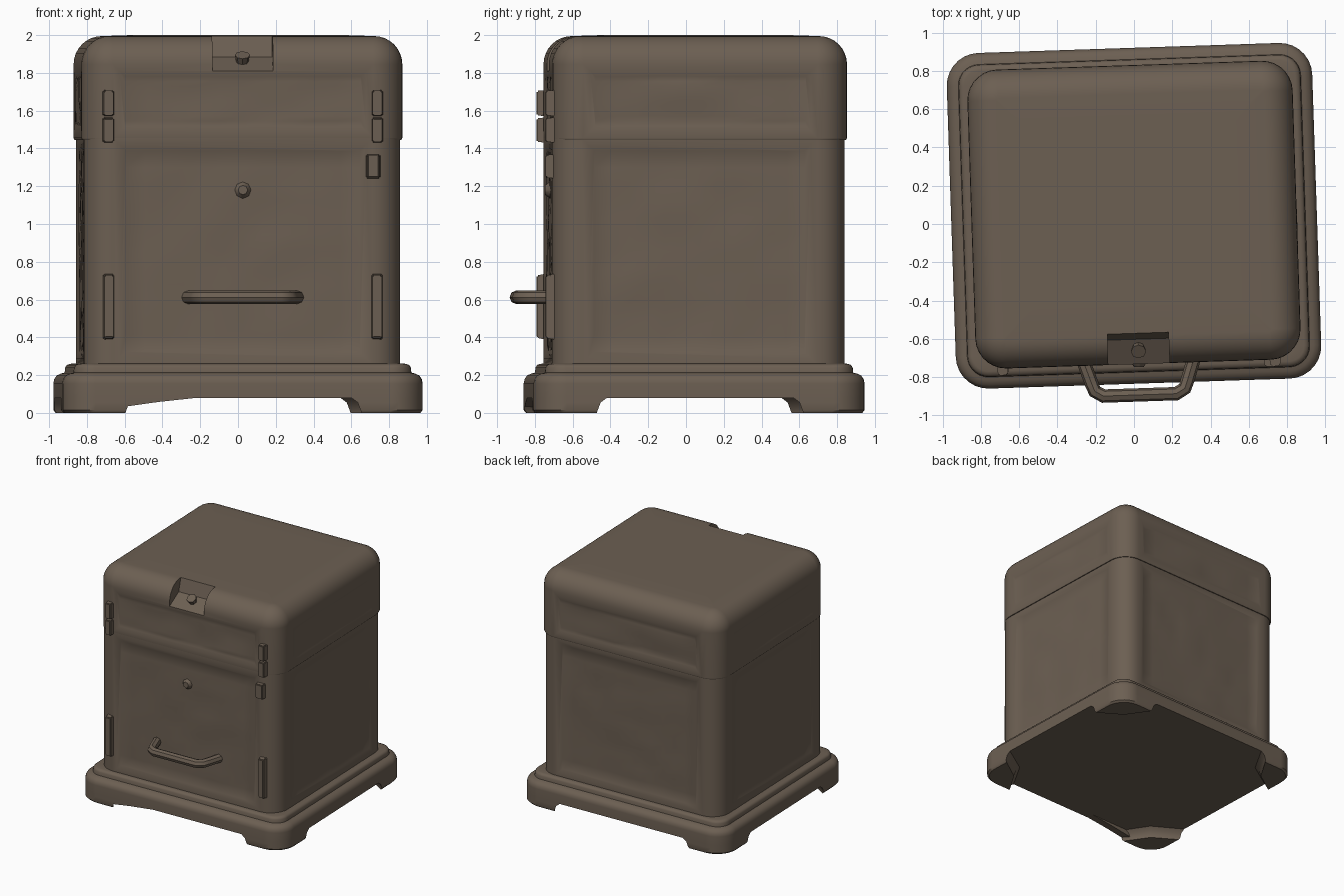
import bpy, bmesh, math
from mathutils import Vector, noise

cube = bpy.data.objects.get("Cube")
if cube:
    bpy.data.objects.remove(cube, do_unlink=True)

# One brown for the whole piece
brown = bpy.data.materials.new("weathered brown")
brown.use_nodes = True
colour = (0.15, 0.115, 0.085, 1)
brown.diffuse_color = colour
brown.node_tree.nodes["Principled BSDF"].inputs["Base Color"].default_value = colour

# Everything stands slightly turned
TURN = math.radians(1.9)
ORIGIN = Vector((0, 0.043, 0))
FRONT = -0.775


def place(ob, smooth=True):
    ob.location, ob.rotation_euler.z = ORIGIN, TURN
    ob.data.materials.append(brown)
    bpy.ops.object.select_all(action='DESELECT')
    ob.select_set(True)
    bpy.context.view_layer.objects.active = ob
    if smooth:
        bpy.ops.object.shade_smooth_by_angle(angle=math.radians(40))
        ob.modifiers.new("even_normals", 'WEIGHTED_NORMAL').keep_sharp = True


def to_object(name, bm):
    bmesh.ops.recalc_face_normals(bm, faces=bm.faces)
    me = bpy.data.meshes.new(name)
    bm.to_mesh(me)
    bm.free()
    ob = bpy.data.objects.new(name, me)
    bpy.context.collection.objects.link(ob)
    return ob


def rounded_rect(hw, hd, r, y=0, segs=7):
    pts = []
    for i, (sx, sy) in enumerate(((1, 1), (-1, 1), (-1, -1), (1, -1))):
        for k in range(segs + 1):
            a = math.pi / 2 * (i + k / segs)
            pts.append((sx * (hw - r) + r * math.cos(a), y + sy * (hd - r) + r * math.sin(a)))
    return pts


def loft(sections):
    """Stack outlines given as (points, z) and cap both ends."""
    bm = bmesh.new()
    rings = [[bm.verts.new((x, y, z)) for x, y in pts] for pts, z in sections]
    n = len(rings[0])
    for a, b in zip(rings, rings[1:]):
        for i in range(n):
            j = (i + 1) % n
            bm.faces.new((a[i], a[j], b[j], b[i]))
    bm.faces.new(rings[0])
    bm.faces.new(rings[-1])
    bmesh.ops.recalc_face_normals(bm, faces=bm.faces)
    return bm


def dented_panels(bm, border, slope, depth, cuts):
    """Sink a soft, lumpy panel into each large upright face."""
    walls = [f for f in bm.faces if abs(f.normal.z) < 0.1 and f.calc_area() > 0.3]
    bmesh.ops.inset_individual(bm, faces=walls, thickness=border)
    bmesh.ops.inset_individual(bm, faces=walls, thickness=slope, depth=-depth)
    for f in walls:
        normal, rim = f.normal.copy(), set(f.verts)
        res = bmesh.ops.subdivide_edges(bm, edges=list(f.edges), cuts=cuts, use_grid_fill=True)
        inner = {g for g in res["geom_inner"] if isinstance(g, bmesh.types.BMVert)}
        for v in inner - rim:
            if all(abs((e.calc_face_angle(0))) < 0.02 for e in v.link_edges):
                v.co += normal * 0.012 * noise.noise(v.co * 5)


# Base plinth with a stepped, rounded top
HW, HD, R = 0.955, 0.877, 0.17
steps = [(0, .08), (0, .155), (.005, .178), (.018, .198), (.04, .208), (.06, .213),
         (.063, .24), (.072, .254), (.09, .26), (.14, .262)]
place(to_object("base_plinth", loft(
    [(rounded_rect(HW - d, HD - d, R - d), z) for d, z in steps])))

# Corner feet, cut off diagonally on the inside
arc = rounded_rect(HW, HD, R)
per = len(arc) // 4
for i, (sx, sy, name) in enumerate(((1, 1, "back_left"), (-1, 1, "back_right"),
                                    (-1, -1, "front_right"), (1, -1, "front_left"))):
    def foot_outline(length, inset):
        corner = [(x - sx * inset, y - sy * inset) for x, y in arc[i * per:(i + 1) * per]]
        on_x = (sx * (HW - length), sy * (HD - inset))
        on_y = (sx * (HW - inset), sy * (HD - length))
        mid = (sx * (HW - length * .62), sy * (HD - length * .62))
        return corner + ([on_x, mid, on_y] if sx == sy else [on_y, mid, on_x])
    place(to_object(name + "_foot", loft([
        (foot_outline(.33, .012), 0), (foot_outline(.335, 0), .015),
        (foot_outline(.35, 0), .055), (foot_outline(.39, 0), .085)])))

# Long tapered web beside the front right foot
web = [(-.65, .03), (-.65, .085), (-.2, .085), (-.45, .058)]
bm = bmesh.new()
face = bm.faces.new([bm.verts.new((x, -HD, z)) for x, z in web])
res = bmesh.ops.extrude_face_region(bm, geom=[face])
bmesh.ops.translate(bm, vec=(0, .06, 0),
                    verts=[v for v in res["geom"] if isinstance(v, bmesh.types.BMVert)])
place(to_object("front_skirt_web", bm), smooth=False)

# Main body with sunken panels
bm = loft([(rounded_rect(.838, .775, .15), z) for z in (.255, 1.455)])
dented_panels(bm, .05, .045, .012, 11)
place(to_object("body", bm))

# Lid: overhangs at the sides and back, rounded over the top
ROUND, SHIFT = 0.15, 0.006
sections = [(rounded_rect(.845, .776, .16, SHIFT), 1.445), (rounded_rect(.85, .781, .16, SHIFT), 1.455)]
for k in range(9):
    a = math.pi / 2 * k / 8
    d = ROUND * (1 - math.cos(a))
    sections.append((rounded_rect(.85 - d, .781 - d, .16 - d, SHIFT), 1.845 + .15 * math.sin(a)))
sections.append((rounded_rect(.55, .48, .005, SHIFT), 2.0))
bm = loft(sections)
dented_panels(bm, .05, .04, .007, 9)
lid = to_object("lid", bm)

# Sloping notch cut in the front edge of the lid
notch = [(-.95, 1.795), (-.785, 1.805), (-.645, 1.885), (-.59, 2.08), (-.95, 2.08)]
bm = bmesh.new()
face = bm.faces.new([bm.verts.new((-.16, y, z)) for y, z in notch])
res = bmesh.ops.extrude_face_region(bm, geom=[face])
bmesh.ops.translate(bm, vec=(.32, 0, 0),
                    verts=[v for v in res["geom"] if isinstance(v, bmesh.types.BMVert)])
cutter = to_object("notch_cutter", bm)
cutter.hide_render = True
cut = lid.modifiers.new("notch", 'BOOLEAN')
cut.object, cut.operation, cut.solver = cutter, 'DIFFERENCE', 'EXACT'
bpy.context.view_layer.objects.active = lid
lid.select_set(True)
bpy.ops.object.modifier_apply(modifier="notch")
bpy.data.objects.remove(cutter, do_unlink=True)
place(lid)


def stud(name, centre, r1, r2, depth, tilt):
    bm = bmesh.new()
    bmesh.ops.create_cone(bm, cap_ends=True, segments=8, radius1=r1, radius2=r2, depth=depth)
    ob = to_object(name, bm)
    for v in ob.data.vertices:
        y, z = v.co.y, v.co.z
        v.co.y = y * math.cos(tilt) - z * math.sin(tilt)
        v.co.z = y * math.sin(tilt) + z * math.cos(tilt)
        v.co += Vector(centre)
    place(ob)


stud("notch_knob", (0, -.69, 1.86), .025, .04, .08, math.radians(30))
stud("door_stud", (0, FRONT + .005, 1.18), .055, .025, .04, math.radians(90))


# Hinges, strips and lug on the front: blocks tapering outward
def block(name, x, z0, z1, width, out=.035):
    bm = bmesh.new()
    bmesh.ops.create_cube(bm, size=1)
    for v in bm.verts:
        taper = .75 if v.co.y < 0 else 1
        v.co = Vector((x + v.co.x * width * taper,
                       FRONT - out if v.co.y < 0 else FRONT + .03,
                       (z0 + z1) / 2 + v.co.z * (z1 - z0) * (.93 if v.co.y < 0 else 1)))
    bmesh.ops.bevel(bm, geom=bm.edges[:], offset=.006, segments=2, affect='EDGES')
    place(to_object(name, bm))


for side, label in ((-1, "right"), (1, "left")):
    block(label + "_upper_hinge_top", side * .712, 1.57, 1.71, .065)
    block(label + "_upper_hinge_bottom", side * .712, 1.43, 1.565, .065)
    block(label + "_lower_strip", side * .71, .385, .74, .065)
block("left_latch_lug", .69, 1.24, 1.37, .085)

# Bar handle
curve = bpy.data.curves.new("handle", 'CURVE')
curve.dimensions = '3D'
curve.bevel_depth, curve.bevel_resolution, curve.use_fill_caps = .036, 2, True
path = [(-.29, -.75), (-.25, -.87), (-.235, -.91), (-.19, -.936)]
path += [(-x, y) for x, y in reversed(path)]
line = curve.splines.new('POLY')
line.points.add(len(path) - 1)
for p, (x, y) in zip(line.points, path):
    p.co = (x, y, .612, 1)
handle = bpy.data.objects.new("handle", curve)
bpy.context.collection.objects.link(handle)
bpy.context.view_layer.objects.active = handle
bpy.ops.object.select_all(action='DESELECT')
handle.select_set(True)
bpy.ops.object.convert(target='MESH')
place(bpy.context.view_layer.objects.active)
